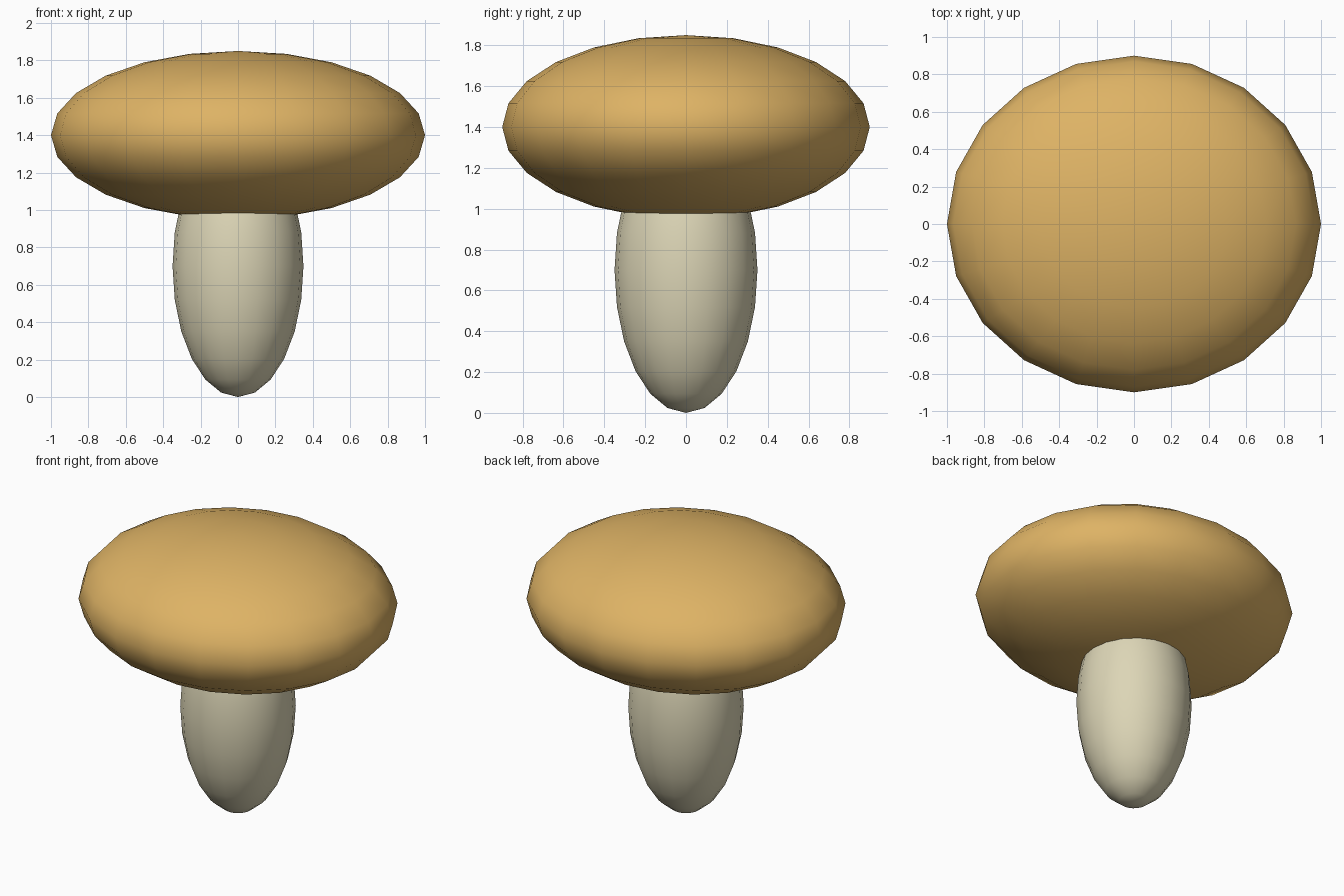
import bpy

if "Cube" in bpy.data.objects:
    bpy.data.objects.remove(bpy.data.objects["Cube"])


def ellipsoid(name, z, radii, color):
    bpy.ops.mesh.primitive_uv_sphere_add(segments=20, ring_count=12, radius=1, location=(0, 0, z))
    ob = bpy.context.object
    ob.name = name
    ob.scale = radii
    bpy.ops.object.transform_apply(location=False, rotation=False, scale=True)
    bpy.ops.object.shade_smooth()
    mat = bpy.data.materials.new(name + "_color")
    mat.diffuse_color = (*color, 1)
    mat.use_nodes = True
    mat.node_tree.nodes["Principled BSDF"].inputs["Base Color"].default_value = mat.diffuse_color
    ob.data.materials.append(mat)
    return ob


# Pale egg-shaped stem, its upper half buried in the cap
ellipsoid("stem", 0.70, (0.35, 0.35, 0.70), (0.72, 0.67, 0.47))

# Wide flattened cap, slightly narrower front to back
ellipsoid("cap", 1.40, (1.00, 0.90, 0.45), (0.73, 0.45, 0.13))
